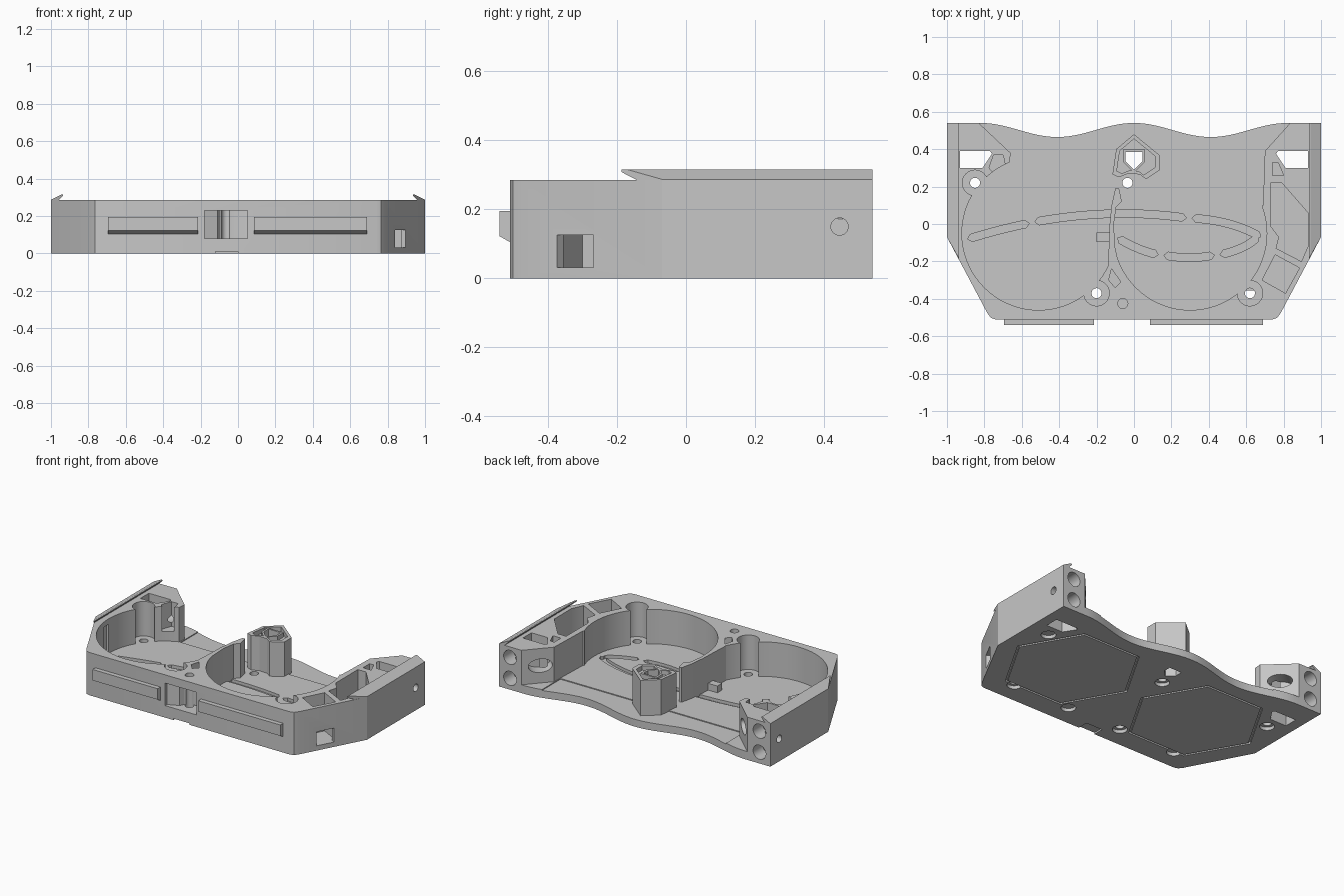
import bpy, bmesh, math
from mathutils import Matrix, Vector

old = bpy.data.objects.get("Cube")
if old:
    bpy.data.objects.remove(old, do_unlink=True)

grey = bpy.data.materials.new("plain grey")
grey.use_nodes = True
grey.diffuse_color = (0.57, 0.57, 0.57, 1)
grey.node_tree.nodes["Principled BSDF"].inputs["Base Color"].default_value = (0.57, 0.57, 0.57, 1)

TOP, FLOOR = 0.285, 0.055
OVER = 0.4


def prism(name, pts, z0, z1, matrix=None):
    """Extrude a flat outline from z0 to z1."""
    bm = bmesh.new()
    low = [bm.verts.new((x, y, z0)) for x, y in pts]
    high = [bm.verts.new((x, y, z1)) for x, y in pts]
    bm.faces.new(low)
    bm.faces.new(high)
    for i in range(len(pts)):
        j = (i + 1) % len(pts)
        bm.faces.new((low[i], low[j], high[j], high[i]))
    if matrix:
        bm.transform(matrix)
    bmesh.ops.recalc_face_normals(bm, faces=bm.faces)
    if bm.calc_volume(signed=True) < 0:
        bmesh.ops.reverse_faces(bm, faces=bm.faces)
    mesh = bpy.data.meshes.new(name)
    bm.to_mesh(mesh)
    bm.free()
    mesh.materials.append(grey)
    ob = bpy.data.objects.new(name, mesh)
    bpy.context.scene.collection.objects.link(ob)
    return ob


def circle(x, y, r, n=32, ry=None):
    return [(x + r * math.cos(math.tau * i / n), y + (ry or r) * math.sin(math.tau * i / n))
            for i in range(n)]


def rect(x0, x1, y0, y1):
    return [(x0, y0), (x1, y0), (x1, y1), (x0, y1)]


def flip(pts):
    return [(-x, y) for x, y in reversed(pts)]


def aimed(pos, direction):
    return Matrix.Translation(pos) @ Vector(direction).to_track_quat("Z", "Y").to_matrix().to_4x4()


def volume(mesh):
    bm = bmesh.new()
    bm.from_mesh(mesh)
    v = bm.calc_volume(signed=True)
    bm.free()
    return v


def cut(ob, pts, z0, z1, matrix=None):
    """Subtract a prism from an object, keeping the object if the cut fails."""
    tool = prism("cutter", pts, z0, z1, matrix)
    tool.hide_render = True
    before = ob.data.copy()
    mod = ob.modifiers.new("cut", "BOOLEAN")
    mod.operation, mod.solver, mod.object = "DIFFERENCE", "EXACT", tool
    bpy.context.view_layer.objects.active = ob
    bpy.ops.object.modifier_apply(modifier=mod.name)
    bpy.data.objects.remove(tool, do_unlink=True)
    size = volume(before)
    if 0.3 * size < volume(ob.data) < 1.001 * size:
        bpy.data.meshes.remove(before)
    else:
        ob.data = before


def slot(a, mid, b, w, n=14):
    """Round-ended strip along a curve through three points."""
    a, mid, b = Vector(a), Vector(mid), Vector(b)
    ctrl = 2 * mid - (a + b) / 2
    left, right = [], []
    for i in range(n + 1):
        t = i / n
        p = (1 - t) ** 2 * a + 2 * t * (1 - t) * ctrl + t * t * b
        d = ((1 - t) * (ctrl - a) + t * (b - ctrl)).normalized()
        side = Vector((-d.y, d.x)) * w / 2
        if i == 0:
            left.append(p - d * w / 2)
        left.append(p + side)
        right.append(p - side)
        if i == n:
            left.append(p + d * w / 2)
    return [tuple(p) for p in left + right[::-1]]


# Tray: outer block with a wavy back edge
half = [(0.74, -0.51), (0.765, -0.502), (0.785, -0.475), (1, -0.07), (1, 0.54)]
wave = [(x / 50, 0.5025 + 0.0375 * math.cos(math.pi * x / 50 / 0.41)) for x in range(41, -42, -1)]
tray = prism("tray", half + wave + flip(half), 0, TOP)

# Two round wells opening to the back
cut(tray, [(-0.862, 0.57), (-0.66, 0.38), (-0.67, 0.27), (-0.76, 0.2), (-0.3, -0.05),
           (0.3, -0.05), (0.69, 0.1), (0.7, 0.39), (0.862, 0.57)], FLOOR, OVER)
for x in (-0.51, 0.3):
    cut(tray, circle(x, -0.05, 0.41, 72), FLOOR, OVER)
screws = [(-0.85, 0.22), (-0.035, 0.22), (-0.2, -0.37), (0.62, -0.37)]
for x, y in screws:
    cut(tray, circle(x, y, 0.068), FLOOR, OVER)
    cut(tray, circle(x, y, 0.027, 24), -0.1, OVER)
cut(tray, rect(-0.655, 0.695, 0.33, 0.6), FLOOR - 0.006, FLOOR + 0.01)

# Screw recesses underneath
for x, y in screws + [(0.85, 0.22), (0.2, -0.37), (-0.62, -0.37)]:
    cut(tray, circle(x, y, 0.045, 24), -0.1, 0.022)

# Hexagon grooves underneath, with flush pads filling their middles
for x in (-0.48, 0.48):
    cut(tray, circle(x, 0, 0.425, 6), -0.1, 0.012)
    prism("bottom_pad", circle(x, 0, 0.41, 6), 0, 0.02)
cut(tray, rect(-0.12, 0, -0.6, -0.44), -0.1, 0.01)

# Curved channels in the floor
for a, m, b, w in [((-0.87, -0.075), (-0.73, -0.035), (-0.58, 0), 0.04),
                   ((-0.51, 0.015), (-0.12, 0.055), (0.26, 0.035), 0.04),
                   ((0.33, 0.03), (0.51, 0), (0.66, -0.06), 0.04),
                   ((-0.07, -0.085), (0.02, -0.13), (0.11, -0.16), 0.04),
                   ((0.18, -0.17), (0.295, -0.18), (0.41, -0.17), 0.04),
                   ((0.48, -0.16), (0.58, -0.125), (0.65, -0.08), 0.04)]:
    cut(tray, slot(a, m, b, w), FLOOR - 0.02, FLOOR + 0.01)

# Openings and pockets in the rear corner blocks
window = [(0.93, 0.3), (0.93, 0.39), (0.77, 0.39), (0.76, 0.375), (0.81, 0.3)]
for s, shape in ((1, window), (-1, flip(window))):
    cut(tray, shape, -0.1, OVER)
    for z in (0.075, 0.215):
        cut(tray, circle(0, 0, 0.047), 0, 0.2, aimed((s * 0.92, 0.44, z), (0, 1, 0)))
    cut(tray, circle(0, 0, 0.025, 24), 0, 0.2, aimed((s * 0.9, 0.445, 0.15), (s, 0, 0)))
    cut(tray, circle(0, 0, 0.075, 32, 0.045), -0.09, 0.1,
        aimed((s * 0.75, 0.46, 0.17), (-s * 0.7, 0.7, 0)))
cut(tray, [(-0.75, 0.37), (-0.7, 0.37), (-0.69, 0.32), (-0.74, 0.26), (-0.775, 0.3)], 0.12, OVER)
cut(tray, [(0.74, 0.33), (0.77, 0.33), (0.8, 0.26), (0.74, 0.26)], 0.12, OVER)

# Side pocket, square well and its outer window
cut(tray, [(0.73, 0.22), (0.79, 0.22), (0.93, 0.06), (0.93, -0.12), (0.895, -0.2),
           (0.76, -0.13), (0.775, -0.07), (0.73, -0.01)], FLOOR, OVER)
cut(tray, [(0.755, -0.165), (0.885, -0.235), (0.81, -0.37), (0.685, -0.3)], 0.03, OVER)
cut(tray, [(0.79, -0.33), (0.84, -0.24), (0.94, -0.29), (0.88, -0.41)], 0.032, 0.125)

# Front recess with a vertical hole, centre pocket, and a slit in the left wall
cut(tray, [(-0.18, -0.6), (0.05, -0.6), (0.05, -0.41), (-0.02, -0.4), (-0.06, -0.405),
           (-0.095, -0.43), (-0.11, -0.46), (-0.18, -0.49)], 0.08, 0.23)
cut(tray, circle(-0.06, -0.425, 0.027, 24), 0.05, OVER)
cut(tray, [(-0.12, -0.24), (-0.135, -0.3), (-0.1, -0.34), (-0.07, -0.31)], FLOOR, OVER)
cut(tray, rect(-0.935, -0.88, -0.11, -0.05), FLOOR, 0.25)

# Thin curved divider between the wells
prism("divider", [(-0.08, 0.19), (-0.065, 0.12), (-0.095, 0.09), (-0.108, 0), (-0.102, -0.12),
                  (-0.085, -0.2), (-0.11, -0.24), (-0.14, -0.22), (-0.133, -0.1), (-0.13, 0),
                  (-0.12, 0.1), (-0.1, 0.19)], FLOOR - 0.01, TOP)
prism("divider_tab", rect(-0.2, -0.12, -0.095, -0.045), FLOOR - 0.01, 0.1)

# Rear centre post with a recessed top and a through opening
ring = [(0, 0.48), (-0.095, 0.4), (-0.115, 0.265), (-0.08, 0.25), (-0.03, 0.27), (0.03, 0.265),
        (0.065, 0.24), (0.14, 0.29), (0.14, 0.365)]
post = prism("center_post", ring, FLOOR - 0.015, TOP)
hole = [(-0.045, 0.385), (-0.045, 0.335), (0, 0.29), (0.045, 0.335), (0.045, 0.385)]
cut(post, [(x * 0.8, 0.355 + (y - 0.355) * 0.8) for x, y in ring], TOP - 0.03, OVER)
for part in (tray, post):
    cut(part, hole, -0.1, OVER)
rim = prism("post_rim", [(x * 1.3, 0.345 + (y - 0.345) * 1.3) for x, y in hole], TOP - 0.04, TOP)
cut(rim, hole, 0, OVER)

# Front rails with a sloped underside
rail = [(-0.505, 0.105), (-0.51, 0.105), (-0.54, 0.122), (-0.54, 0.195), (-0.505, 0.195)]
along_x = Matrix(((0, 0, 1, 0), (1, 0, 0, 0), (0, 1, 0, 0), (0, 0, 0, 1)))
for name, x0, x1 in (("right_rail", -0.695, -0.215), ("left_rail", 0.085, 0.69)):
    prism(name, rail, x0, x1, along_x)

# Hooked lips along both sides, ending on the slanted corner
lip = [(1, 0.28), (1, 0.287), (0.945, 0.315), (0.935, 0.315), (0.935, 0.308), (0.965, 0.28)]
along_y = Matrix(((1, 0, 0, 0), (0, 0, 1, 0), (0, 1, 0, 0), (0, 0, 0, 1)))
for name, s in (("left_lip", 1), ("right_lip", -1)):
    ob = prism(name, [(s * x, z) for x, z in lip], -0.07, 0.54, along_y)
    for v in ob.data.vertices:
        if v.co.y < 0:
            v.co.y -= (1 - abs(v.co.x)) * 1.8

# Smooth the curved walls and keep the edges crisp
bpy.ops.object.select_all(action="DESELECT")
for ob in (tray, post):
    ob.select_set(True)
bpy.context.view_layer.objects.active = tray
bpy.ops.object.shade_smooth_by_angle(angle=math.radians(25))
